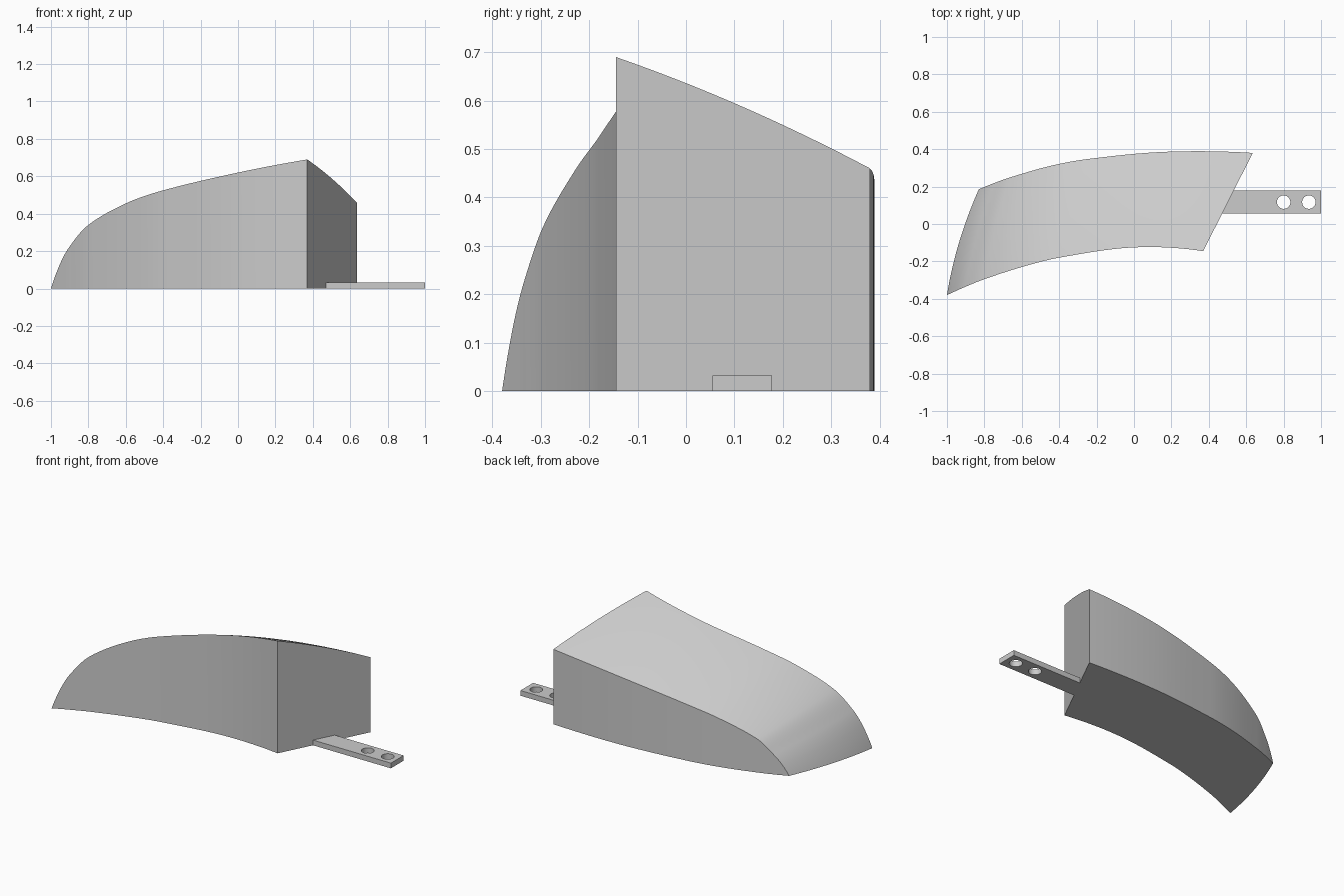
import bpy, bmesh, math
from mathutils import Vector

cube = bpy.data.objects.get("Cube")
if cube:
    bpy.data.objects.remove(cube, do_unlink=True)

grey = bpy.data.materials.new("plain_grey")
grey.use_nodes = True
colour = (0.6, 0.6, 0.6, 1)
grey.diffuse_color = colour
grey.node_tree.nodes["Principled BSDF"].inputs["Base Color"].default_value = colour


def smooth(obj):
    bpy.ops.object.select_all(action='DESELECT')
    obj.select_set(True)
    bpy.context.view_layer.objects.active = obj
    bpy.ops.object.shade_smooth_by_angle(angle=math.radians(30))


def rail(points, steps):
    """Smooth curve through points, knots spaced by chord length."""
    p = [Vector(q) for q in points]
    k = [0.0]
    for a, b in zip(p, p[1:]):
        k.append(k[-1] + (b - a).length)
    m = [(p[i + 1] - p[i - 1]) / (k[i + 1] - k[i - 1]) for i in range(1, len(p) - 1)]
    m.insert(0, 2 * (p[1] - p[0]) / k[1] - m[0])
    m.append(2 * (p[-1] - p[-2]) / (k[-1] - k[-2]) - m[-1])
    out = []
    for i in range(len(p) - 1):
        h = k[i + 1] - k[i]
        for j in range(steps):
            t = j / steps
            out.append(p[i] * (2*t**3 - 3*t**2 + 1) + m[i] * h * (t**3 - 2*t**2 + t)
                       + p[i + 1] * (3*t**2 - 2*t**3) + m[i + 1] * h * (t**3 - t**2))
    return out + [p[-1]]


# Curved block: top lofted between front and back rails, vertical walls, flat base
front = rail([(-1, -.38, 0), (-.95, -.357, .135), (-.9, -.335, .225), (-.8, -.295, .34),
              (-.6, -.23, .455), (-.4, -.18, .525), (0, -.125, .62), (.37, -.145, .69)], 8)
back = rail([(-.83, .185, 0), (-.79, .202, .07), (-.745, .22, .125), (-.66, .25, .205),
             (-.45, .31, .295), (-.25, .347, .345), (.17, .386, .415), (.635, .38, .46)], 8)
ACROSS = 20
bm = bmesh.new()
top = []
for i, (f, b) in enumerate(zip(front, back)):
    u = i / (len(front) - 1)
    row = []
    for j in range(ACROSS + 1):
        v = j / ACROSS
        bulge = 4 * v * (1 - v)
        row.append(bm.verts.new(f.lerp(b, v) + bulge * Vector((-.02 * (1 - u), 0, .012 * u))))
    top.append(row)
for a, b in zip(top, top[1:]):
    for j in range(ACROSS):
        bm.faces.new((a[j], b[j], b[j + 1], a[j + 1]))

# Boundary from the front nose to the end, across it, and back to the nose
edge = [r[0] for r in top] + top[-1][1:-1] + [r[-1] for r in reversed(top)]
base = [edge[0]] + [bm.verts.new((v.co.x, v.co.y, 0)) for v in edge[1:-1]] + [edge[-1]]
n, last = len(top), len(edge) - 1
for i in range(n - 1):
    for a, b in ((i, i + 1), (last - i - 1, last - i)):
        loop = list(dict.fromkeys((edge[a], base[a], base[b], edge[b])))
        bm.faces.new(loop)
bm.faces.new(edge[n - 1:last - n + 2] + [base[last - n + 1], base[n - 1]])
bm.faces.new(base + top[0][-2:0:-1])
bmesh.ops.recalc_face_normals(bm, faces=bm.faces)
mesh = bpy.data.meshes.new("curved_block")
bm.to_mesh(mesh)
bm.free()
mesh.materials.append(grey)
block = bpy.data.objects.new("curved_block", mesh)
bpy.context.collection.objects.link(block)
smooth(block)

# Mounting tab with two screw holes, cut at a slant to meet the block's end
curve = bpy.data.curves.new("mounting_tab", 'CURVE')
curve.dimensions = '2D'
curve.fill_mode = 'BOTH'
curve.extrude = 0.016


def outline(points):
    s = curve.splines.new('POLY')
    s.points.add(len(points) - 1)
    for q, (x, y) in zip(s.points, points):
        q.co = (x, y, 0, 1)
    s.use_cyclic_u = True


outline([(.471, .055), (1, .055), (1, .178), (.533, .178)])
for cx in (.8, .935):
    ring = [math.tau * i / 32 for i in range(32)]
    outline([(cx + .036 * math.cos(a), .117 + .036 * math.sin(a)) for a in ring])
curve.materials.append(grey)
tab = bpy.data.objects.new("mounting_tab", curve)
tab.location.z = 0.016
bpy.context.collection.objects.link(tab)
bpy.ops.object.select_all(action='DESELECT')
tab.select_set(True)
bpy.context.view_layer.objects.active = tab
bpy.ops.object.convert(target='MESH')
tab = bpy.context.view_layer.objects.active
bm = bmesh.new()
bm.from_mesh(tab.data)
bmesh.ops.remove_doubles(bm, verts=bm.verts, dist=0.0001)
bmesh.ops.recalc_face_normals(bm, faces=bm.faces)
bm.to_mesh(tab.data)
bm.free()
smooth(tab)
